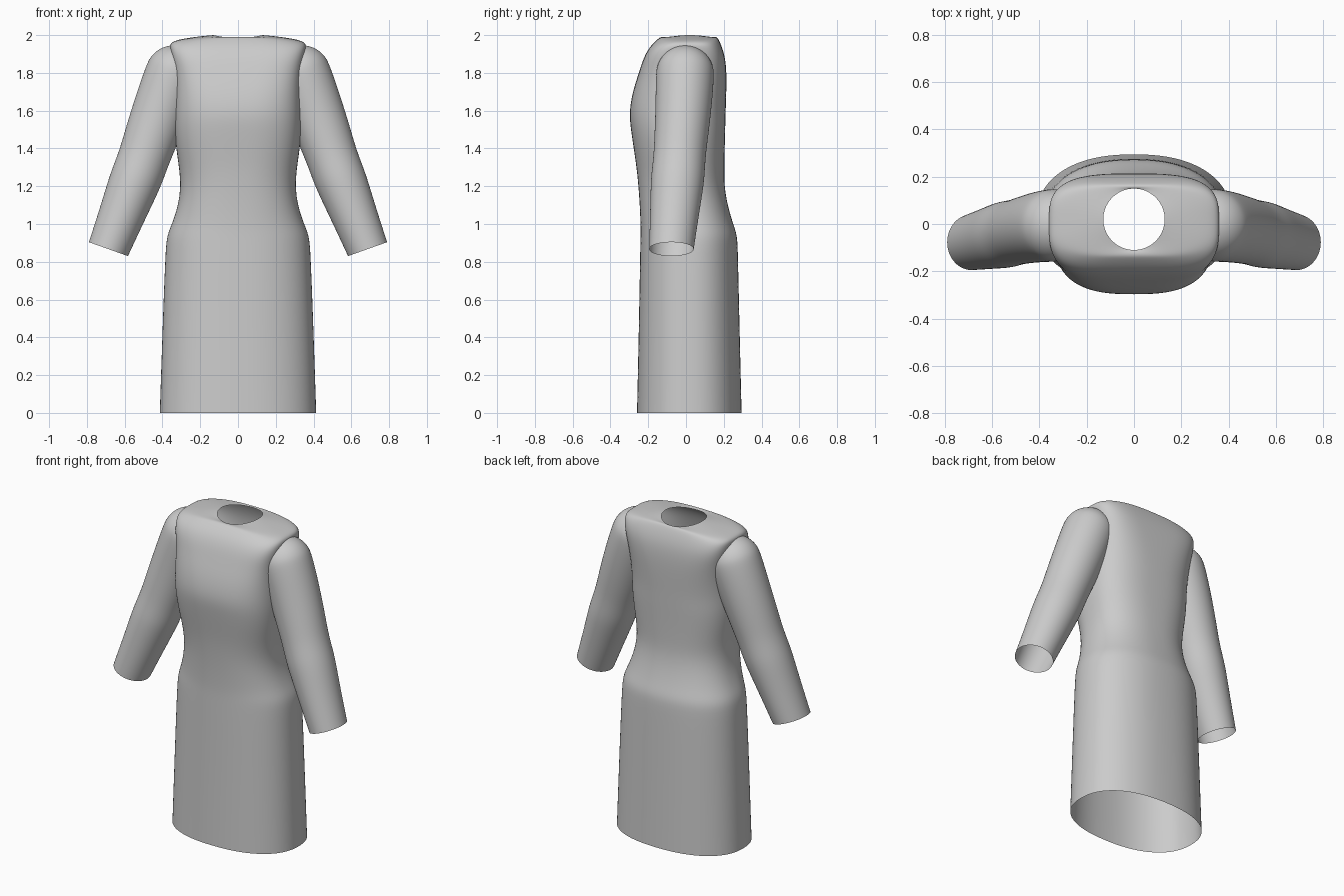
import bpy, bmesh
from math import sin, cos, pi, radians
from mathutils import Vector

if "Cube" in bpy.data.objects:
    bpy.data.objects.remove(bpy.data.objects["Cube"])

SEG = 48


def loft(name, rings, cap=False):
    """Skin a list of point rings into a smooth open tube."""
    bm = bmesh.new()
    vs = [[bm.verts.new(p) for p in r] for r in rings]
    for a, b in zip(vs, vs[1:]):
        for i in range(SEG):
            j = (i + 1) % SEG
            bm.faces.new((a[i], a[j], b[j], b[i]))
    if cap:
        bm.faces.new(vs[0])
    bmesh.ops.recalc_face_normals(bm, faces=bm.faces)
    me = bpy.data.meshes.new(name)
    bm.to_mesh(me)
    bm.free()
    me.shade_smooth()
    ob = bpy.data.objects.new(name, me)
    bpy.context.collection.objects.link(ob)
    sub = ob.modifiers.new("smooth", 'SUBSURF')
    sub.levels = sub.render_levels = 2
    return ob


def power(v, n):
    return (1 if v >= 0 else -1) * abs(v) ** (2 / n)


def section(z, hw, front, back, n, drop=0.0):
    """Rounded cross-section; drop lowers (or lifts) it towards the sides."""
    cy, hd = (front + back) / 2, (back - front) / 2
    pts = []
    for i in range(SEG):
        a = 2 * pi * i / SEG
        x = hw * power(cos(a), n)
        pts.append((x, cy + hd * power(sin(a), n), z - drop * (x / hw) ** 2))
    return pts


# Dress body: height, half width, front y, back y, squareness, side drop
body = [
    (0.00, .415, -.260, .295, 2.3),
    (0.45, .400, -.250, .284, 2.3),
    (0.85, .385, -.243, .275, 2.3),
    (0.94, .377, -.241, .272, 2.3),
    (1.00, .350, -.241, .250, 2.3),
    (1.10, .316, -.245, .220, 2.4),
    (1.20, .304, -.252, .203, 2.4),
    (1.30, .312, -.262, .203, 2.5),
    (1.40, .328, -.277, .205, 2.6),
    (1.50, .337, -.292, .208, 2.7),
    (1.59, .338, -.302, .210, 2.7),
    (1.70, .335, -.283, .214, 3.0),
    (1.80, .338, -.250, .215, 3.5),
    (1.88, .352, -.225, .208, 4.0),
    (1.94, .362, -.192, .190, 4.0, .005),
    (1.98, .358, -.150, .172, 3.5, .017),
    (1.990, .300, -.135, .163, 3.0, .010),
    (1.990, .200, -.120, .155, 2.3, -.004),
    (1.985, .130, -.110, .150, 2.0, -.015),
]
loft("dress_body", [section(*r) for r in body])

# Sleeve: centre x, centre y, centre z, radius across, radius in depth
axis = Vector((.335, 0, -.942)).normalized()
across = Vector((-axis.z, 0, axis.x))
sleeve = [
    (.340, -.005, 1.795, .153, .155),
    (.400, -.012, 1.63, .150, .149),
    (.460, -.025, 1.46, .143, .142),
    (.495, -.034, 1.36, .136, .138),
    (.528, -.042, 1.27, .137, .141),
    (.556, -.047, 1.20, .135, .140),
    (.610, -.060, 1.06, .123, .130),
    (.686, -.077, .867, .110, .118),
]


def build_sleeve(name, side):
    x, y, z, ra, rd = sleeve[0]
    specs = []
    # rounded shoulder cap, then the arm tube
    for deg in (86, 72, 54, 36, 18):
        c = Vector((x, y, z)) - axis * ra * sin(radians(deg))
        k = cos(radians(deg))
        specs.append((c, ra * k, rd * k))
    specs += [(Vector(s[:3]), s[3], s[4]) for s in sleeve]
    rings = []
    for c, r1, r2 in specs:
        ring = []
        for i in range(SEG):
            a = 2 * pi * i / SEG
            p = c + across * r1 * cos(a) + Vector((0, r2 * sin(a), 0))
            ring.append((side * p.x, p.y, p.z))
        rings.append(ring)
    loft(name, rings, cap=True)


build_sleeve("sleeve_right", 1)
build_sleeve("sleeve_left", -1)
